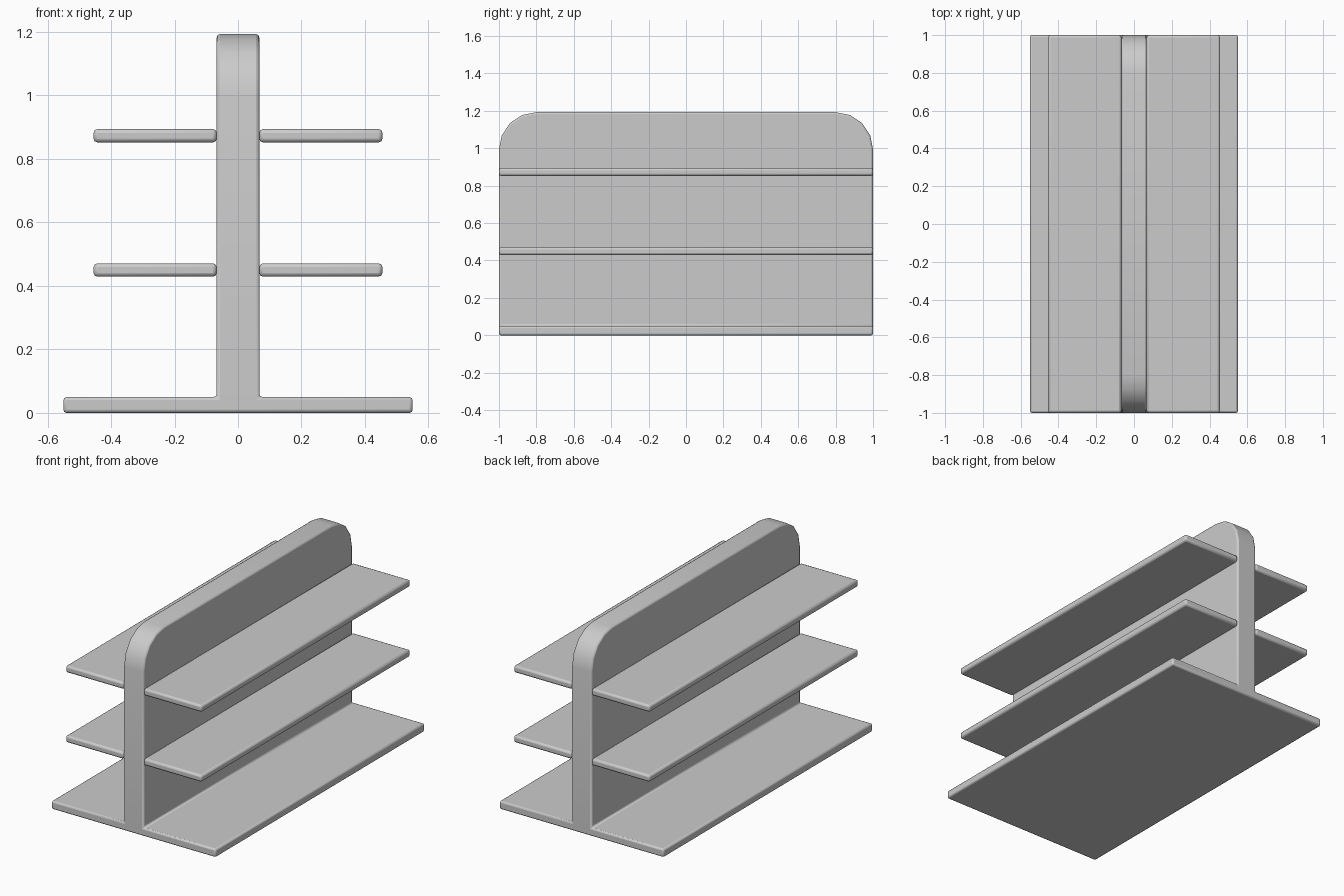
import bpy, bmesh
from math import radians

if "Cube" in bpy.data.objects:
    bpy.data.objects.remove(bpy.data.objects["Cube"])


def finish(bm, name, width, segments):
    """Turn a bmesh into a softly bevelled, smooth-by-angle object."""
    bmesh.ops.recalc_face_normals(bm, faces=bm.faces)
    mesh = bpy.data.meshes.new(name)
    bm.to_mesh(mesh)
    bm.free()
    obj = bpy.data.objects.new(name, mesh)
    bpy.context.collection.objects.link(obj)
    mod = obj.modifiers.new("soft_edges", 'BEVEL')
    mod.width, mod.segments = width, segments
    mod.limit_method, mod.angle_limit = 'ANGLE', radians(35)
    bpy.ops.object.select_all(action='DESELECT')
    obj.select_set(True)
    bpy.context.view_layer.objects.active = obj
    bpy.ops.object.shade_smooth_by_angle(angle=radians(35))
    return obj


def extrude_profile(points, length=2.0):
    """Extrude an x-z outline along y, centred on y = 0."""
    bm = bmesh.new()
    face = bm.faces.new([bm.verts.new((x, -length / 2, z)) for x, z in points])
    ext = bmesh.ops.extrude_face_region(bm, geom=[face])
    verts = [v for v in ext["geom"] if isinstance(v, bmesh.types.BMVert)]
    bmesh.ops.translate(bm, verts=verts, vec=(0, length, 0))
    return bm


# Base plate and upright panel as one inverted T
TOP, SPINE, BASE, THICK = 1.193, 0.067, 0.55, 0.05
half = [(BASE, 0), (BASE, THICK), (SPINE, THICK), (SPINE, TOP)]
body = extrude_profile(half + [(-x, z) for x, z in reversed(half)])

# Rounded upper corners of the panel
corners = [e for e in body.edges
           if all(v.co.z > TOP - 0.001 for v in e.verts)
           and abs(e.verts[0].co.y - e.verts[1].co.y) < 0.001]
bmesh.ops.bevel(body, geom=corners, offset=0.2, offset_type='OFFSET',
                segments=4, profile=0.5, affect='EDGES')
finish(body, "base_and_upright", 0.01, 2)

# Two tiers of shelves on both sides
for tier, z in (("lower", 0.429), ("upper", 0.852)):
    for side, s in (("left", -1), ("right", 1)):
        x0, x1, z1 = s * SPINE, s * 0.455, z + 0.042
        shelf = extrude_profile([(x0, z), (x1, z), (x1, z1), (x0, z1)])
        finish(shelf, f"{tier}_shelf_{side}", 0.012, 2)
